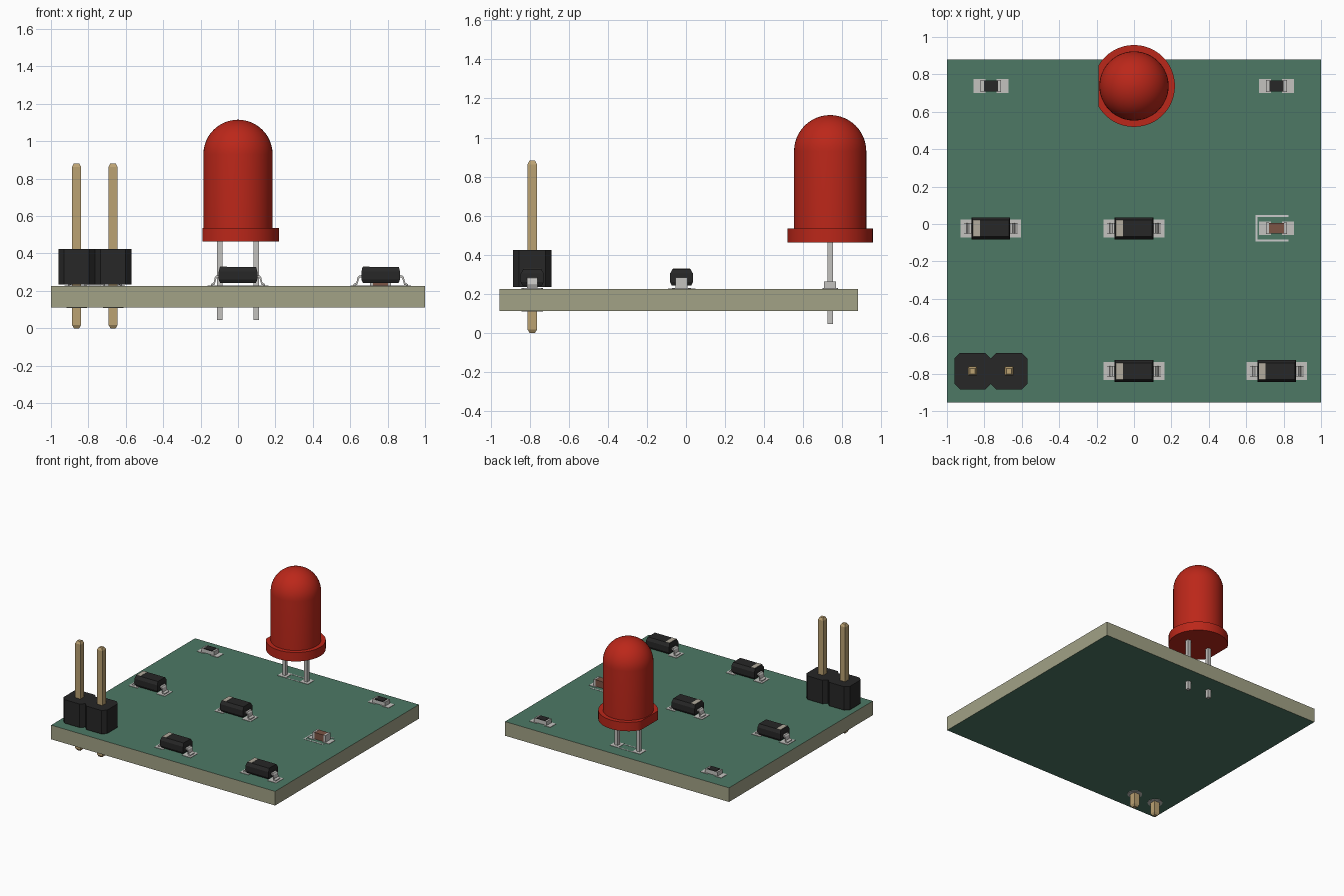
import bpy, bmesh
from math import sin, cos, pi

if "Cube" in bpy.data.objects:
    bpy.data.objects.remove(bpy.data.objects["Cube"])


def material(name, r, g, b):
    m = bpy.data.materials.new(name)
    m.diffuse_color = (r, g, b, 1)
    m.use_nodes = True
    m.node_tree.nodes["Principled BSDF"].inputs["Base Color"].default_value = m.diffuse_color
    return m


GREEN = material("green_mask", 0.075, 0.19, 0.13)
EDGE = material("board_edge", 0.36, 0.36, 0.24)
BLACK = material("black_plastic", 0.02, 0.02, 0.02)
RED = material("red_lens", 0.5, 0.02, 0.01)
GOLD = material("gold_pin", 0.5, 0.36, 0.17)
METAL = material("tin", 0.55, 0.54, 0.52)
BROWN = material("ceramic", 0.2, 0.09, 0.06)
BEIGE = material("band", 0.45, 0.41, 0.34)
WHITE = material("silk", 0.75, 0.78, 0.75)
TOP, BOTTOM = 0.226, 0.112


def finish(name, bm, mat, smooth=False):
    bmesh.ops.recalc_face_normals(bm, faces=bm.faces)
    me = bpy.data.meshes.new(name)
    bm.to_mesh(me)
    bm.free()
    ob = bpy.data.objects.new(name, me)
    bpy.context.collection.objects.link(ob)
    me.materials.append(mat)
    if smooth:
        bpy.ops.object.select_all(action='DESELECT')
        ob.select_set(True)
        bpy.context.view_layer.objects.active = ob
        bpy.ops.object.shade_smooth_by_angle(angle=0.6)
    return ob


def loft(name, rings, mat, smooth=False):
    """Skin a stack of equal-length point rings and cap both ends."""
    bm = bmesh.new()
    rows = [[bm.verts.new(p) for p in ring] for ring in rings]
    n = len(rows[0])
    for a, b in zip(rows, rows[1:]):
        for i in range(n):
            j = (i + 1) % n
            bm.faces.new((a[i], a[j], b[j], b[i]))
    bm.faces.new(rows[0])
    bm.faces.new(rows[-1])
    return finish(name, bm, mat, smooth)


def rect(x, y, z, hx, hy):
    return [(x - hx, y - hy, z), (x + hx, y - hy, z), (x + hx, y + hy, z), (x - hx, y + hy, z)]


def stack(name, x, y, levels, mat):
    return loft(name, [rect(x, y, z, hx, hy) for z, hx, hy in levels], mat)


def box(name, x, y, hx, hy, z0, z1, mat):
    return stack(name, x, y, [(z0, hx, hy), (z1, hx, hy)], mat)


def circle(x, y, z, r, n=48, xmin=-9):
    return [(max(x + r * cos(2 * pi * i / n), xmin), y + r * sin(2 * pi * i / n), z) for i in range(n)]


def pads(name, x, y, inner, outer, hy):
    for s in (-1, 1):
        box(name + "_pad", x + s * (inner + outer) / 2, y, (outer - inner) / 2, hy, TOP - 0.002, TOP + 0.003, METAL)


# circuit board: beige edges, green faces
board = box("circuit_board", 0, -0.0375, 1, 0.9175, BOTTOM, TOP, EDGE)
board.data.materials.append(GREEN)
for p in board.data.polygons:
    if abs(p.normal.z) > 0.9:
        p.material_index = 1

# LED: dome, flange with one flat side, two legs
LY = 0.738
lens = [circle(0, LY, 0.53, 0.185), circle(0, LY, 0.93, 0.185)]
lens += [circle(0, LY, 0.93 + 0.185 * sin(a * pi / 24), 0.185 * cos(a * pi / 24)) for a in range(1, 12)]
lens.append(circle(0, LY, 1.115, 0.004))
loft("led_lens", lens, RED, True)
loft("led_flange", [circle(0, LY, z, 0.219, 48, -0.19) for z in (0.463, 0.535)], RED, True)
for s in (-1, 1):
    box("led_leg", s * 0.097, LY, 0.014, 0.014, 0.045, 0.47, METAL)
pads("led", 0, LY, 0.062, 0.135, 0.04)
for s in (-1, 1):
    box("led_silk_line", 0, LY + s * 0.036, 0.062, 0.004, TOP - 0.001, TOP + 0.002, WHITE)

# two-pin header: chamfered cells, tapered square pins, round pads
HY, c = -0.787, 0.03
for x in (-0.863, -0.668):
    h = 0.0975
    out = [(-h, -h + c), (-h + c, -h), (h - c, -h), (h, -h + c),
           (h, h - c), (h - c, h), (-h + c, h), (-h, h - c)]
    loft("header_housing", [[(x + a, HY + b, z) for a, b in out] for z in (0.234, 0.424)], BLACK)
    w = 0.024
    stack("header_pin", x, HY, [(0, 0.014, 0.014), (0.017, w, w), (0.863, w, w), (0.882, 0.014, 0.014)], GOLD)
    for z in (TOP, BOTTOM):
        loft("header_pad", [circle(x, HY, z + d, 0.055, 24) for d in (-0.003, 0.003)], METAL)

# diodes: bevelled body, polarity band, gull-wing leads
lead = [(0.095, 0.285), (0.116, 0.282), (0.124, 0.272), (0.13, 0.245), (0.145, 0.236),
        (0.145, 0.229), (0.126, 0.231), (0.117, 0.262), (0.112, 0.271), (0.095, 0.273)]
for x, y in ((-0.765, -0.023), (0, -0.023), (0, -0.787), (0.763, -0.787)):
    stack("diode_body", x, y, [(0.242, 0.095, 0.05), (0.26, 0.103, 0.059),
                               (0.303, 0.103, 0.059), (0.328, 0.097, 0.045)], BLACK)
    box("diode_band", x - 0.077, y, 0.018, 0.044, 0.32, 0.33, BEIGE)
    pads("diode", x, y, 0.085, 0.162, 0.048)
    for s in (-1, 1):
        loft("diode_lead", [[(x + s * a, y + b, z) for a, z in lead] for b in (-0.028, 0.028)], METAL)


# chip resistors and capacitor
def chip(name, x, y, half, cap, h, mat):
    box(name + "_body", x, y, half - 0.005, 0.029, TOP + 0.003, TOP + h - 0.002, mat)
    for s in (-1, 1):
        box(name + "_end_cap", x + s * (half - cap / 2), y, cap / 2, 0.031, TOP + 0.002, TOP + h, METAL)
    pads(name, x, y, 0.03, 0.093, 0.037)


for x in (-0.765, 0.762):
    chip("resistor", x, LY, 0.055, 0.012, 0.036, METAL)
    box("resistor_film", x, LY, 0.037, 0.029, TOP + 0.03, TOP + 0.038, BLACK)
chip("capacitor", 0.762, -0.023, 0.057, 0.016, 0.058, BROWN)

# capacitor silkscreen bracket
for y in (0.043, -0.088):
    box("silk_line", 0.738, y, 0.087, 0.005, TOP - 0.001, TOP + 0.002, WHITE)
box("silk_side", 0.655, -0.0225, 0.005, 0.07, TOP - 0.001, TOP + 0.002, WHITE)
